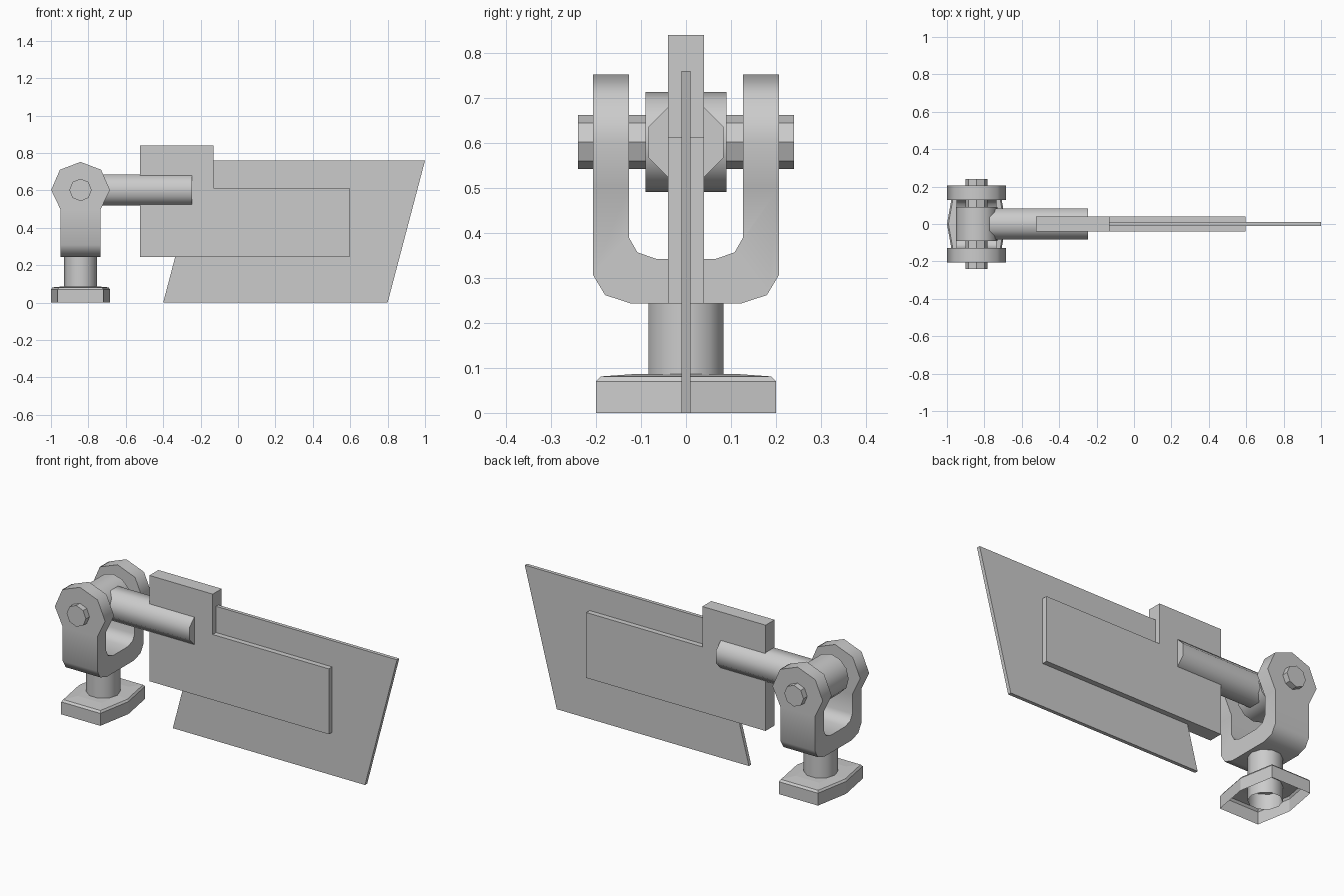
import bpy, bmesh
from math import sin, cos, pi, radians

if "Cube" in bpy.data.objects:
    bpy.data.objects.remove(bpy.data.objects["Cube"])

CX, PZ = -0.842, 0.602   # swivel axis x, pin height


def finish(bm, name, smooth=None):
    bmesh.ops.recalc_face_normals(bm, faces=bm.faces[:])
    me = bpy.data.meshes.new(name)
    bm.to_mesh(me)
    bm.free()
    ob = bpy.data.objects.new(name, me)
    bpy.context.collection.objects.link(ob)
    bpy.ops.object.select_all(action='DESELECT')
    ob.select_set(True)
    bpy.context.view_layer.objects.active = ob
    if smooth:
        bpy.ops.object.shade_smooth_by_angle(angle=radians(smooth))
    return ob


def loft(name, rings, smooth=None, caps=(True, True)):
    bm = bmesh.new()
    vs = [[bm.verts.new(p) for p in ring] for ring in rings]
    for a, b in zip(vs, vs[1:]):
        for i in range(len(a)):
            j = (i + 1) % len(a)
            bm.faces.new((a[i], a[j], b[j], b[i]))
    if caps[0]:
        bm.faces.new(vs[0])
    if caps[1]:
        bm.faces.new(vs[-1])
    return finish(bm, name, smooth)


def prism(name, pts, axis, lo, hi, smooth=None, caps=(True, True)):
    put = {'x': lambda p, t: (t, p[0], p[1]),
           'y': lambda p, t: (p[0], t, p[1]),
           'z': lambda p, t: (p[0], p[1], t)}[axis]
    return loft(name, [[put(p, t) for p in pts] for t in (lo, hi)], smooth, caps)


def ngon(n, r, cx, cy, turn=0.0):
    return [(cx + r * cos(turn + 2 * pi * i / n), cy + r * sin(turn + 2 * pi * i / n))
            for i in range(n)]


# Foot: six-sided shell, open underneath
foot = [(0.158, 0), (0.122, 0.2), (-0.122, 0.2), (-0.158, 0), (-0.122, -0.2), (0.122, -0.2)]
loft("foot", [[(CX + x * s, y * s, z) for x, y in foot]
              for s, z in ((1, 0), (1, 0.07), (0.95, 0.081), (0.6, 0.086))],
     caps=(False, True))

# Swivel post, open at the bottom
prism("swivel_post", ngon(10, 0.0875, CX, 0), 'z', 0.0, 0.26, 40, (False, True))

# Fork: U profile intersected with the rounded-eye side outline
outer = [(0.207, 0.8), (0.207, 0.307), (0.18, 0.262), (0.122, 0.243)]
inner = [(0.065, 0.342), (0.108, 0.357), (0.127, 0.39), (0.127, 0.8)]
u_shape = (outer + [(-y, z) for y, z in reversed(outer)]
           + [(-y, z) for y, z in reversed(inner)] + inner)
fork = prism("fork", u_shape, 'x', -1.1, -0.6)
half = [(0.108, 0.2), (0.108, 0.5), (0.157, PZ), (0.11, 0.71), (0, 0.752)]
outline = [(CX + x, z) for x, z in half] + [(CX - x, z) for x, z in reversed(half[:-1])]
cutter = prism("fork_cutter", outline, 'y', -0.3, 0.3)
cutter.hide_render = True
mod = fork.modifiers.new("side_outline", 'BOOLEAN')
mod.operation = 'INTERSECT'
mod.solver = 'EXACT'
mod.object = cutter
bpy.ops.object.select_all(action='DESELECT')
fork.select_set(True)
bpy.context.view_layer.objects.active = fork
bpy.ops.object.modifier_apply(modifier=mod.name)
bpy.data.objects.remove(cutter)
bpy.ops.object.shade_smooth_by_angle(angle=radians(50))

# Hinge pin, barrel and rod
prism("hinge_pin", ngon(8, 0.06, CX, PZ), 'y', -0.24, 0.24)
prism("hinge_barrel", ngon(12, 0.111, CX, PZ), 'y', -0.09, 0.09, 40)
prism("rod", ngon(8, 0.09, 0, PZ, pi / 8), 'x', -0.82, -0.245, 50)

# Stepped clamp plate and slanted blade
prism("clamp_plate", [(-0.525, 0.243), (0.595, 0.243), (0.595, 0.612), (-0.13, 0.612),
                      (-0.13, 0.84), (-0.525, 0.84)], 'y', -0.04, 0.04)
prism("blade", [(-0.4, 0), (0.8, 0), (1.0, 0.76), (-0.2, 0.76)], 'y', -0.01, 0.01)
